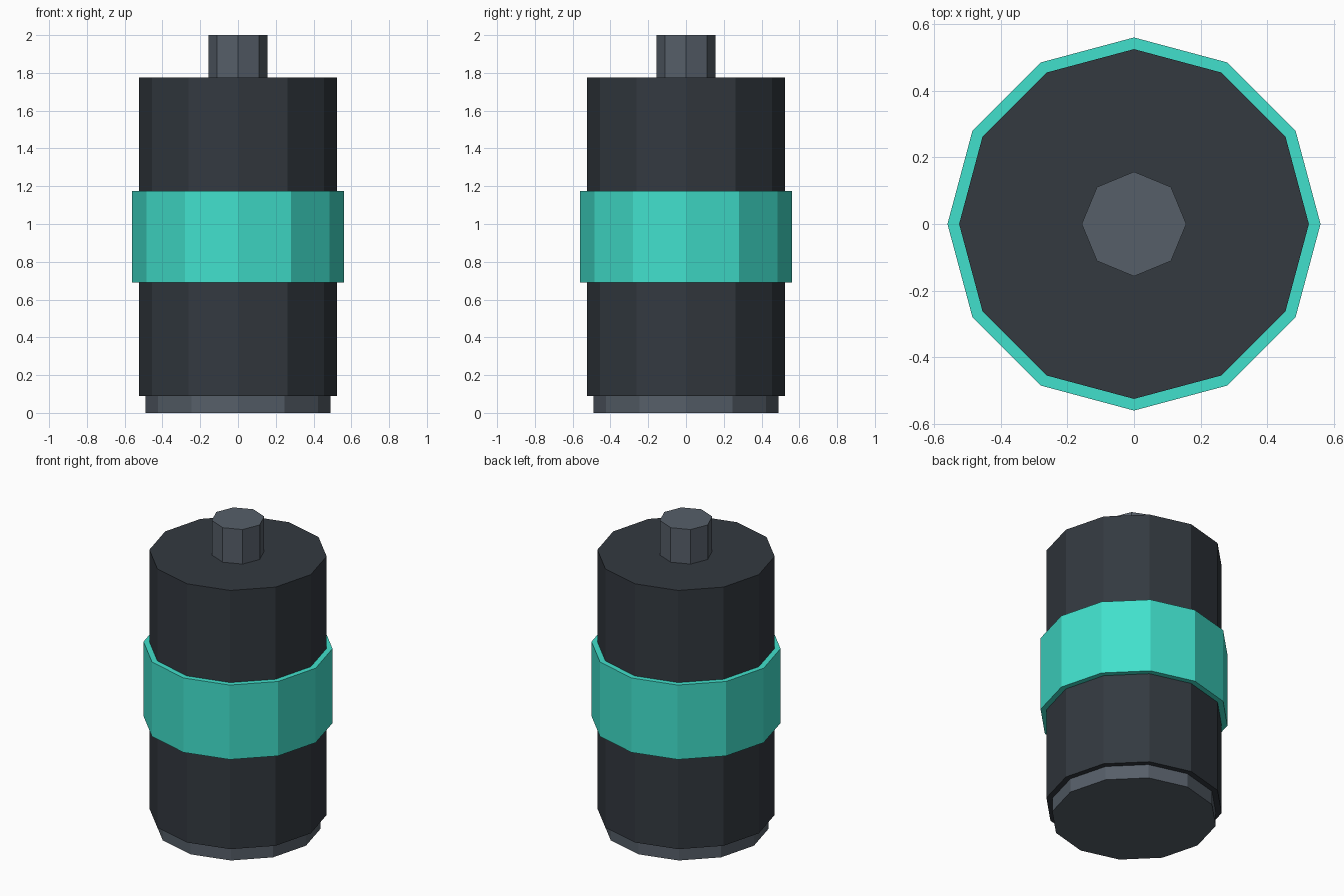
import bpy

if "Cube" in bpy.data.objects:
    bpy.data.objects.remove(bpy.data.objects["Cube"])


def material(name, rgb):
    mat = bpy.data.materials.new(name)
    mat.diffuse_color = (*rgb, 1.0)
    mat.use_nodes = True
    mat.node_tree.nodes["Principled BSDF"].inputs["Base Color"].default_value = mat.diffuse_color
    return mat


def prism(name, sides, radius, z0, z1, mat):
    """Upright flat-shaded cylinder from z0 to z1 with a corner on +x."""
    bpy.ops.mesh.primitive_cylinder_add(
        vertices=sides, radius=radius, depth=z1 - z0, location=(0, 0, (z0 + z1) / 2))
    obj = bpy.context.object
    obj.name = name
    obj.data.materials.append(mat)
    return obj


dark = material("dark_casing", (0.033, 0.041, 0.051))
metal = material("grey_metal", (0.093, 0.114, 0.141))
teal = material("teal_band", (0.053, 0.745, 0.604))

# Bottom contact, casing, coloured band and top terminal
prism("bottom_contact", 12, 0.49, 0.0, 0.09, metal)
prism("casing", 12, 0.525, 0.09, 1.775, dark)
prism("band", 12, 0.56, 0.69, 1.175, teal)
prism("top_terminal", 8, 0.157, 1.775, 2.0, metal)
